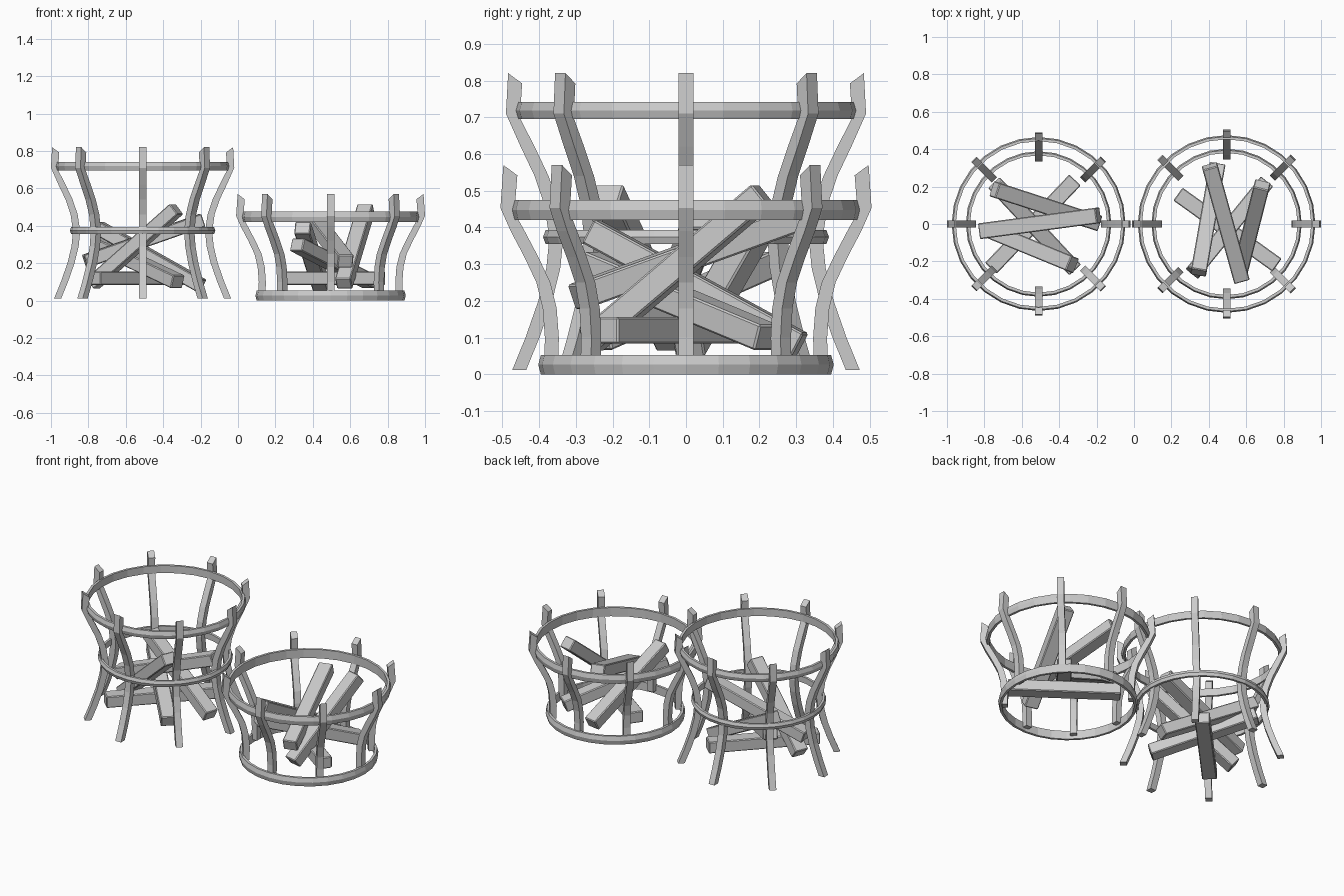
import bpy, bmesh, math
from mathutils import Vector, Matrix

cube = bpy.data.objects.get("Cube")
if cube:
    bpy.data.objects.remove(cube, do_unlink=True)

grey = bpy.data.materials.new("plain_grey")
grey.use_nodes = True
grey.diffuse_color = (0.6, 0.6, 0.6, 1)
grey.node_tree.nodes["Principled BSDF"].inputs["Base Color"].default_value = (0.6, 0.6, 0.6, 1)


def add_object(name, bm):
    bmesh.ops.recalc_face_normals(bm, faces=bm.faces)
    mesh = bpy.data.meshes.new(name)
    bm.to_mesh(mesh)
    bm.free()
    mesh.materials.append(grey)
    obj = bpy.data.objects.new(name, mesh)
    bpy.context.collection.objects.link(obj)
    return obj


# Curved upright bar: a ladder of square sections, repeated around the basket
def uprights(name, centre, profile, width=0.04, depth=0.038, count=8):
    bm = bmesh.new()
    for i in range(count):
        turn = Matrix.Rotation(math.tau * i / count, 3, "Z")
        rows = []
        for k, (r, z) in enumerate(profile):
            # the tip is cut on a slant, higher on the outside
            drop = 0.028 if k == len(profile) - 1 else 0.012 if k == len(profile) - 2 else 0
            corners = [(r, -width / 2, z), (r, width / 2, z),
                       (r - depth, width / 2, z - drop), (r - depth, -width / 2, z - drop)]
            rows.append([bm.verts.new(turn @ Vector(c) + centre) for c in corners])
        for a, b in zip(rows, rows[1:]):
            for j in range(4):
                n = (j + 1) % 4
                bm.faces.new((a[j], a[n], b[n], b[j]))
        bm.faces.new(rows[0])
        bm.faces.new(rows[-1])
    add_object(name, bm)


# Hoop with a slightly ridged outer edge
def hoop(name, centre, r, low, high, thick=0.022, sides=28):
    section = [(r - thick, low), (r - 0.007, low), (r, (low + high) / 2),
               (r - 0.007, high), (r - thick, high)]
    bm = bmesh.new()
    rings = []
    for i in range(sides):
        a = math.tau * i / sides
        rings.append([bm.verts.new(Vector((s * math.cos(a), s * math.sin(a), z)) + centre)
                      for s, z in section])
    for i in range(sides):
        p, q = rings[i], rings[(i + 1) % sides]
        for j in range(len(section)):
            n = (j + 1) % len(section)
            bm.faces.new((p[j], q[j], q[n], p[n]))
    add_object(name, bm)


# Squared log running between two end points
def log(name, start, end, width=0.085, height=0.072):
    axis = end - start
    side = Vector((0, 0, 1)).cross(axis).normalized()
    up = axis.normalized().cross(side)
    frame = Matrix((axis, side * width, up * height)).transposed().to_4x4()
    frame.translation = (start + end) / 2
    bm = bmesh.new()
    bmesh.ops.create_cube(bm, size=1, matrix=frame)
    bmesh.ops.bevel(bm, geom=bm.edges[:], offset=0.005, segments=1, affect="EDGES")
    add_object(name, bm)


LOGS = {
    "top_log": ((-0.09, 0.31, 0.43), (0.08, -0.30, 0.21)),
    "steep_log": ((0.19, 0.21, 0.49), (0.07, -0.26, 0.09)),
    "low_log": ((0.21, 0.22, 0.10), (-0.18, -0.26, 0.30)),
    "flat_log": ((-0.26, 0.16, 0.12), (0.27, -0.22, 0.12)),
    "side_log": ((-0.05, 0.31, 0.08), (-0.15, -0.26, 0.39)),
}


def log_pile(prefix, centre, angle):
    turn = Matrix.Rotation(math.radians(angle), 3, "Z")
    for name, (a, b) in LOGS.items():
        log(prefix + name, turn @ Vector(a) + centre, turn @ Vector(b) + centre)


# Tall basket standing on its flared legs
tall = Vector((-0.51, 0, 0))
uprights("tall_basket_uprights", tall,
         [(0.473, 0.012), (0.437, 0.1), (0.402, 0.2), (0.38, 0.29), (0.372, 0.37),
          (0.385, 0.46), (0.412, 0.54), (0.45, 0.62), (0.49, 0.71), (0.484, 0.82)])
hoop("tall_basket_upper_hoop", tall, 0.465, 0.695, 0.742)
hoop("tall_basket_lower_hoop", tall, 0.389, 0.355, 0.393)
log_pile("tall_basket_", tall, -98)

# Low basket resting on its bottom hoop
low = Vector((0.495, 0, 0))
uprights("low_basket_uprights", low,
         [(0.386, 0.02), (0.384, 0.1), (0.39, 0.18), (0.407, 0.25), (0.44, 0.32),
          (0.477, 0.39), (0.505, 0.453), (0.497, 0.57)])
hoop("low_basket_upper_hoop", low, 0.475, 0.42, 0.475)
hoop("low_basket_bottom_hoop", low, 0.402, 0.0, 0.053)
log_pile("low_basket_", low, 0)
